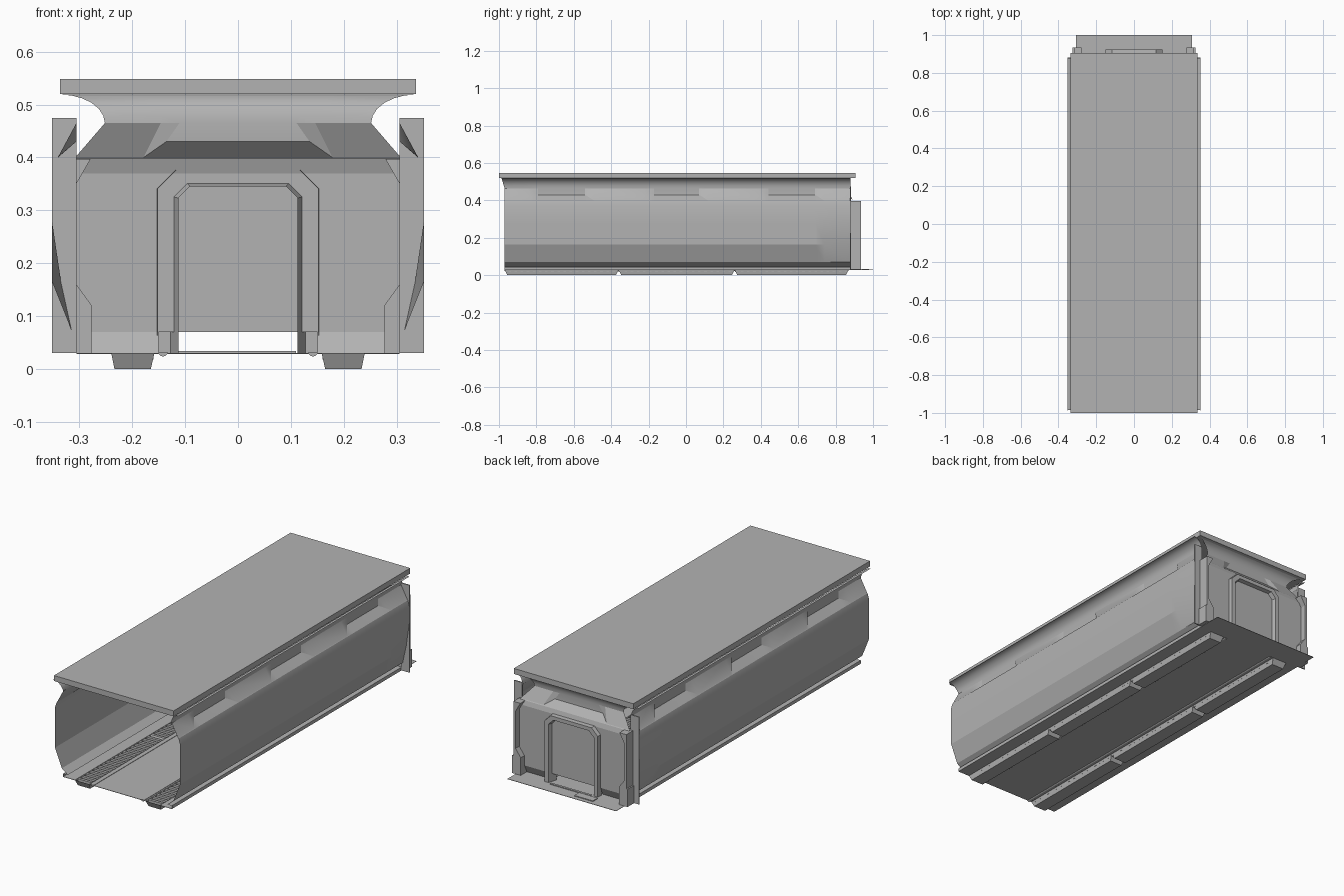
import bpy, bmesh, math
from mathutils import Vector

cube = bpy.data.objects.get("Cube")
if cube:
    bpy.data.objects.remove(cube, do_unlink=True)

grey = bpy.data.materials.new("plain_grey")
grey.use_nodes = True
colour = (0.45, 0.45, 0.45, 1)
grey.diffuse_color = colour
grey.node_tree.nodes["Principled BSDF"].inputs["Base Color"].default_value = colour

FLOOR, EAVE, TOP = 0.03, 0.52, 0.548
FRONT, BACK = -0.97, 0.88


def finish(name, bm, smooth=None):
    mesh = bpy.data.meshes.new(name)
    bm.to_mesh(mesh)
    bm.free()
    obj = bpy.data.objects.new(name, mesh)
    bpy.context.collection.objects.link(obj)
    mesh.materials.append(grey)
    if smooth:
        bpy.ops.object.select_all(action='DESELECT')
        obj.select_set(True)
        bpy.context.view_layer.objects.active = obj
        bpy.ops.object.shade_smooth_by_angle(angle=math.radians(smooth))
    return obj


def sheet(name, rows, smooth=None, flip=False):
    """Surface through equal-length rows of points."""
    bm = bmesh.new()
    grid = [[bm.verts.new(p) for p in row] for row in rows]
    for a, b in zip(grid, grid[1:]):
        for i in range(len(a) - 1):
            bm.faces.new((a[i], a[i + 1], b[i + 1], b[i]))
    if flip:
        bmesh.ops.reverse_faces(bm, faces=bm.faces)
    return finish(name, bm, smooth)


def add_box(bm, x0, x1, y0, y1, z0, z1):
    made = bmesh.ops.create_cube(bm, size=1)["verts"]
    for v in made:
        v.co = Vector(((x0 + x1) / 2 + v.co.x * (x1 - x0),
                       (y0 + y1) / 2 + v.co.y * (y1 - y0),
                       (z0 + z1) / 2 + v.co.z * (z1 - z0)))


def box(name, *size):
    bm = bmesh.new()
    add_box(bm, *size)
    return finish(name, bm)


def prism(name, outline, y0, y1):
    """Extrude an (x, z) outline along y."""
    bm = bmesh.new()
    face = bm.faces.new([bm.verts.new((x, y0, z)) for x, z in outline])
    made = bmesh.ops.extrude_face_region(bm, geom=[face])["geom"]
    for v in made:
        if isinstance(v, bmesh.types.BMVert):
            v.co.y = y1
    bmesh.ops.recalc_face_normals(bm, faces=bm.faces)
    return finish(name, bm)


def cove(steps=6):
    """Quarter curve from the eave lip (1, EAVE) down to the neck (0, 0.465)."""
    for i in range(steps + 1):
        t = math.pi / 2 * i / steps
        yield 1 - math.sin(t), 0.465 + 0.054 * math.cos(t)


# roof slab
box("roof_slab", -0.337, 0.337, -1, 0.905, EAVE, TOP)

# side walls: the shoulder crease steps up and down along the length
stations = [(FRONT, 0), (-0.84, 0), (-0.79, 1), (-0.54, 1), (-0.49, 0), (-0.22, 0),
            (-0.17, 1), (0.07, 1), (0.12, 0), (0.39, 0), (0.44, 1), (0.69, 1),
            (0.74, 0), (BACK, 0)]
for side, s in (("left", 1), ("right", -1)):
    rows = []
    for y, notch in stations:
        profile = [(0.306 + 0.046 * k, z) for k, z in cove()]
        profile += [(0.306, 0.43) if notch else (0.341, 0.4), (0.344, 0.397),
                    (0.352, 0.37), (0.352, 0.28),
                    (0.335 if y == BACK else 0.352, 0.165),
                    (0.314, 0.07), (0.28, 0.045), (0.306, 0.045), (0.306, FLOOR)]
        rows.append([(s * x, y - (max(0, z - 0.465) * 0.3 if y == FRONT else 0), z)
                     for x, z in profile])
    sheet(side + "_wall", rows, 18, s < 0)

    # rear flange and post
    box(side + "_rear_flange", *sorted((s * 0.306, s * 0.352)), 0.876, 0.882, FLOOR, 0.475)
    post = [(0.279, 0.397), (0.306, 0.35), (0.306, 0.16), (0.277, 0.12),
            (0.277, FLOOR), (0.318, FLOOR), (0.318, 0.397)]
    prism(side + "_rear_post", [(s * x, z) for x, z in post], 0.882, 0.935)
    box(side + "_post_foot", *sorted((s * 0.277, s * 0.325)), 0.882, 0.935, FLOOR, 0.12)

# rear header, with the same cove and stepped crease as the sides
columns = [(-1, 0), (-0.58, 0), (-0.44, 1), (0.44, 1), (0.58, 0), (1, 0)]
rows = []
for u, notch in columns:
    row = [(u * (0.252 + 0.085 * k), 0.86 + 0.04 * k, z) for k, z in cove()]
    row += [(u * 0.308, 0.862, 0.43) if notch else (u * 0.308, 0.893, 0.4),
            (u * 0.308, 0.896, 0.397), (u * 0.308, 0.905, 0.37)]
    rows.append(row)
sheet("rear_header", rows, 18, True)


def arch(half, top, y, low=FLOOR, cut=0.035):
    side = [(half, low), (half, top - cut), (half - cut, top)]
    return [(-x, y, z) for x, z in side] + [(x, y, z) for x, z in reversed(side)]


# rear wall around the doorway
bm = bmesh.new()
outer = [(0.306, 0.905, 0.07), (0.306, 0.905, 0.375), (-0.306, 0.905, 0.375), (-0.306, 0.905, 0.07)]
bm.faces.new([bm.verts.new(p) for p in outer + arch(0.15, 0.372, 0.905, 0.07)])
bmesh.ops.triangulate(bm, faces=bm.faces)
for v in bm.faces:
    if v.normal.y < 0:
        v.normal_flip()
finish("rear_wall", bm)
for side, s in (("left", 1), ("right", -1)):
    sheet(side + "_rear_skirt", [[(s * 0.15, 0.905, 0.07), (s * 0.306, 0.905, 0.07)],
                                 [(s * 0.15, 0.885, FLOOR), (s * 0.306, 0.885, FLOOR)]], flip=s < 0)

# raised door frame
sheet("door_frame", [arch(0.153, 0.376, 0.9), arch(0.15, 0.374, 0.925),
                     arch(0.128, 0.355, 0.925, cut=0.028),
                     arch(0.113, 0.345, 0.88, cut=0.022)])

# floor strips leave two channels open
for name, x0, x1, y1 in (("middle_floor", -0.158, 0.158, 1),
                         ("left_floor", 0.24, 0.306, 1),
                         ("right_floor", -0.306, -0.24, 1)):
    box(name, x0, x1, FRONT, y1, FLOOR - 0.002, FLOOR)
for side, s in (("left", 1), ("right", -1)):
    box(side + "_floor_end", *sorted((s * 0.158, s * 0.24)), 0.87, 1, FLOOR - 0.002, FLOOR)

    # channels hanging below the floor in three lengths with sloped ends
    for part, y0, y1 in (("front", FRONT, -0.36), ("middle", -0.36, 0.26), ("rear", 0.26, 0.87)):
        bm = bmesh.new()
        top, low = [[bm.verts.new((s * x, y, z)) for x, y in
                     ((a, y0 + e), (b, y0 + e), (b, y1 - e), (a, y1 - e))]
                    for a, b, e, z in ((0.158, 0.24, 0, FLOOR), (0.165, 0.234, 0.015, 0))]
        bm.faces.new(low)
        for i in range(4):
            j = (i + 1) % 4
            bm.faces.new((top[i], top[j], low[j], low[i]))
        bmesh.ops.recalc_face_normals(bm, faces=bm.faces)
        finish(side + "_" + part + "_channel", bm)

    # slats across the channel
    bm = bmesh.new()
    count = 56
    for i in range(count):
        y = FRONT + 0.02 + i * 1.8 / (count - 1)
        add_box(bm, *sorted((s * 0.16, s * 0.238)), y, y + 0.014, 0.018, FLOOR)
    finish(side + "_grate", bm)

    # pipe under the floor
    bm = bmesh.new()
    bmesh.ops.create_cone(bm, segments=10, radius1=0.009, radius2=0.009, depth=1.84, cap_ends=True)
    for v in bm.verts:
        v.co = Vector((s * 0.142 + v.co.x, v.co.z - 0.05, FLOOR + 0.002 + min(0, v.co.y)))
    finish(side + "_pipe", bm, 40)

# small plates on the rear sill
box("sill_plate", -0.16, -0.055, 0.94, 0.978, FLOOR, FLOOR + 0.004)
box("sill_strip", -0.115, 0.11, 0.925, 0.937, FLOOR, FLOOR + 0.004)
